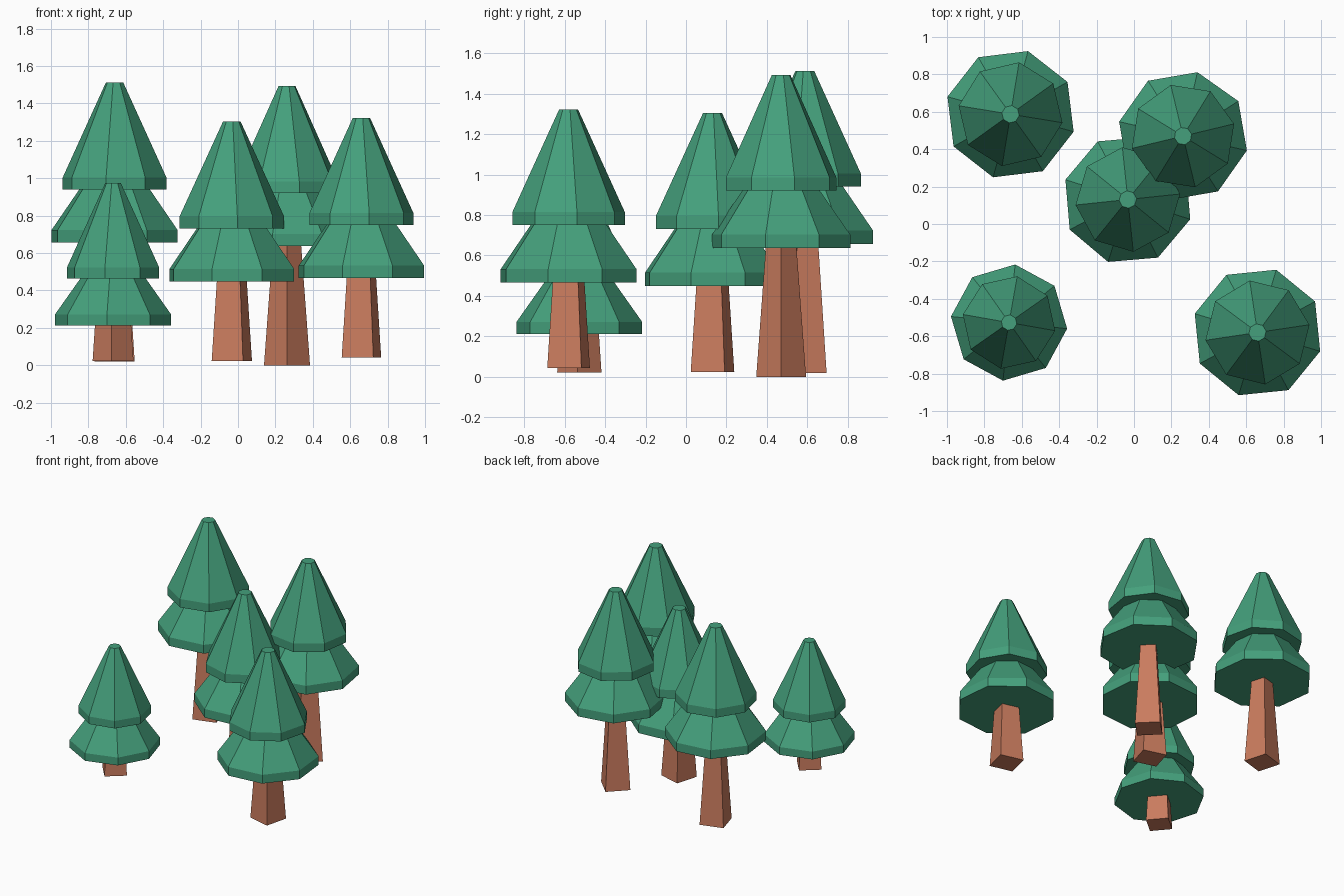
import bpy, bmesh, math

if "Cube" in bpy.data.objects:
    bpy.data.objects.remove(bpy.data.objects["Cube"])


def material(name, rgb):
    m = bpy.data.materials.new(name)
    m.diffuse_color = (*rgb, 1)
    m.use_nodes = True
    m.node_tree.nodes["Principled BSDF"].inputs["Base Color"].default_value = m.diffuse_color
    return m


green = material("pine green", (0.058, 0.35, 0.20))
brown = material("bark brown", (0.59, 0.20, 0.112))


def lathe(name, profile, sides, angle, loc, mat):
    """Closed low-poly solid from (radius, height) rings, first vertex at angle."""
    bm = bmesh.new()
    rings = []
    for r, z in profile:
        ring = []
        for i in range(sides):
            a = math.radians(angle) + 2 * math.pi * i / sides
            ring.append(bm.verts.new((r * math.cos(a), r * math.sin(a), z)))
        rings.append(ring)
    for lo, hi in zip(rings, rings[1:]):
        for i in range(sides):
            j = (i + 1) % sides
            bm.faces.new((lo[i], lo[j], hi[j], hi[i]))
    bm.faces.new(rings[0][::-1])
    bm.faces.new(rings[-1])
    me = bpy.data.meshes.new(name)
    bm.to_mesh(me)
    bm.free()
    me.materials.append(mat)
    ob = bpy.data.objects.new(name, me)
    ob.location = loc
    bpy.context.collection.objects.link(ob)


def tree(n, x, y, base, crown, s, trunk_rot, low_rot, up_rot):
    # tapered square trunk, running slightly into the crown
    h = crown - base + 0.03
    lathe(f"trunk_{n}", [(0.123 * s, 0), (0.123 * s * (1 - 0.6 * h), h)],
          4, trunk_rot, (x, y, base), brown)
    # lower skirt with upright rim
    low = [(0.35, 0), (0.35, 0.066), (0.196, 0.283), (0.17, 0.32)]
    lathe(f"lower_foliage_{n}", [(r * s, z * s) for r, z in low],
          8, low_rot, (x, y, crown), green)
    # upper cone with upright rim and clipped tip
    up = [(0.281, 0.283), (0.281, 0.347), (0.047, 0.855)]
    lathe(f"upper_foliage_{n}", [(r * s, z * s) for r, z in up],
          8, up_rot, (x, y, crown), green)


# x, y, trunk base, crown base, scale, trunk / lower / upper rotation
trees = [
    (-0.66, 0.587, 0.02, 0.657, 1.0, -29, 29.5, -9.3),
    (0.262, 0.47, 0.0, 0.637, 1.0, 0, 32.3, 13.5),
    (-0.033, 0.131, 0.024, 0.449, 1.0, 29, 27.4, 6),
    (0.66, -0.58, 0.043, 0.467, 1.0, 31, 28.3, 8.5),
    (-0.668, -0.527, 0.023, 0.213, 0.892, -5, 39, -10),
]
for i, t in enumerate(trees, 1):
    tree(i, *t)
